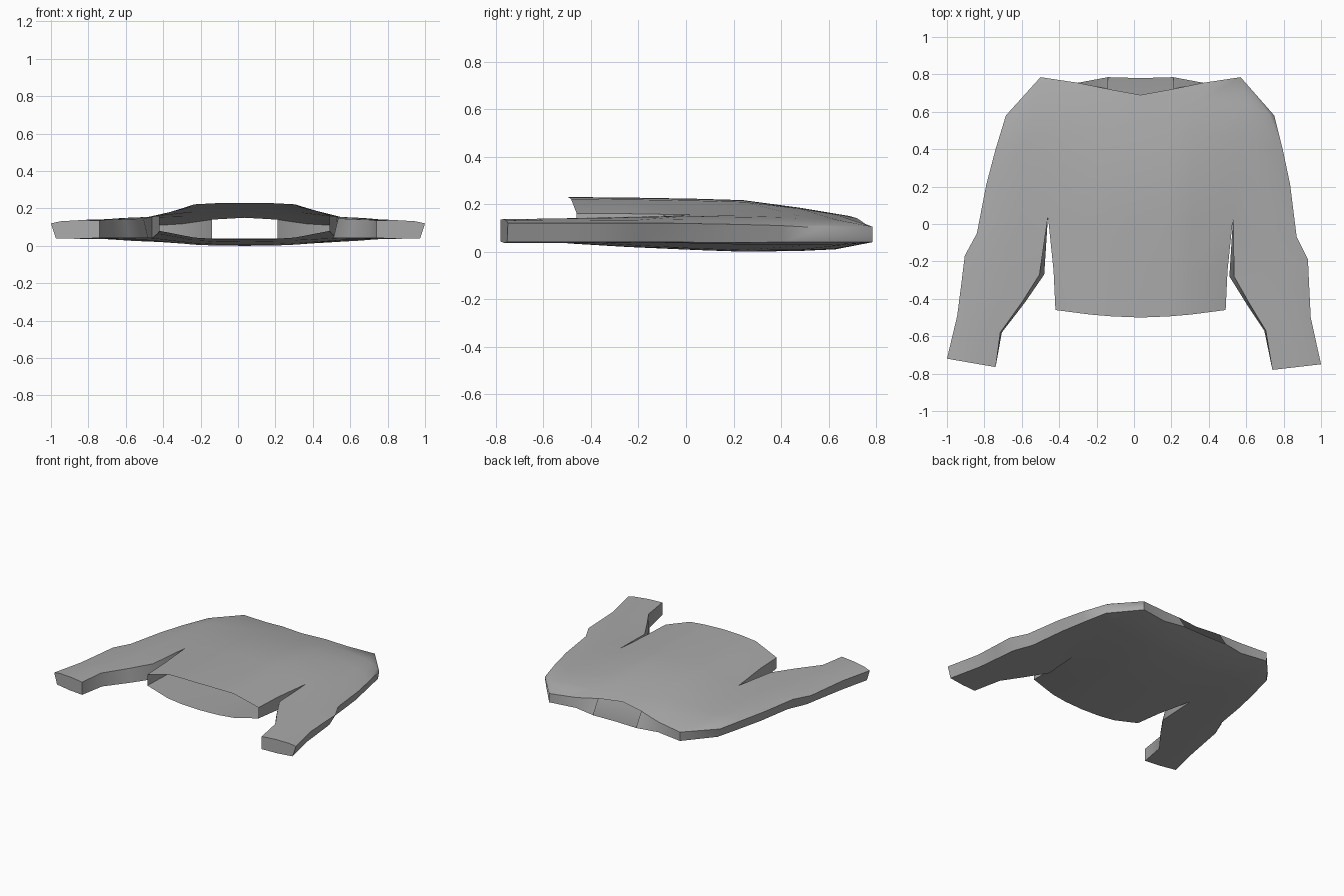
import bpy, bmesh, math
from mathutils import Vector

cube = bpy.data.objects.get("Cube")
if cube:
    bpy.data.objects.remove(cube)

mat = bpy.data.materials.new("grey cloth")
mat.use_nodes = True
grey = (0.4, 0.4, 0.4, 1)
mat.diffuse_color = grey
mat.node_tree.nodes["Principled BSDF"].inputs["Base Color"].default_value = grey

MID = 0.035  # centre line of the torso

# Torso rows from hem to shoulder: half width, edge y, sag of the middle,
# top z (middle, edge), bottom z (middle, edge)
rows = [
    (.455, -.46, -.04, .235, .165, .04, .085),
    (.465, -.25, 0, .233, .165, .025, .07),
    (.495, .04, 0, .228, .16, .012, .045),
    (.52, .24, 0, .222, .158, .005, .035),
    (.52, .48, 0, .19, .155, .008, .03),
    (.57, .63, 0, .165, .14, .015, .03),
]

# Sleeve outlines from shoulder to cuff; the inner line starts below the armpit
outer = {
    -1: [(-.685, .58), (-.74, .4), (-.79, .21), (-.84, -.05),
         (-.905, -.17), (-.922, -.31), (-.945, -.49), (-1, -.72)],
    1: [(.75, .58), (.795, .4), (.835, .21), (.87, -.07),
        (.93, -.19), (.937, -.34), (.945, -.5), (1, -.75)],
}
inner = {
    -1: [(-.505, -.27), (-.6, -.42), (-.715, -.58), (-.74, -.765)],
    1: [(.535, -.28), (.62, -.43), (.705, -.57), (.74, -.78)],
}

bm = bmesh.new()


def loft(sections, closed=False):
    """Join equal-length point lists with quads and return the vertex rows."""
    made = [[bm.verts.new(p) for p in s] for s in sections]
    for a, b in zip(made, made[1:]):
        n = len(a)
        for i in range(n if closed else n - 1):
            j = (i + 1) % n
            bm.faces.new((a[i], a[j], b[j], b[i]))
    return made


def half_row(row, top):
    w, y, sag, tz, te, bz, be = row
    z, e = (tz, te) if top else (bz, be)
    bend = .12 if top else .2
    return [(0, y + sag, z), (.15, y + sag * .85, z + (e - z) * .03),
            (.27, y + sag * .6, z + (e - z) * bend), (w, y, e)]


# Neck and shoulder line, from the middle to the shoulder tip
neck = {True: [(0, .69, .155), (.175, .722, .145), (.335, .755, .122), (.535, .785, .11)],
        False: [(0, .78, .045), (.175, .785, .045), (.335, .755, .045), (.535, .785, .045)]}


def place(side, p):
    return Vector((MID + side * p[0], p[1], p[2]))


# Torso: upper and lower cloth, open at hem and neck
for top in (True, False):
    halves = [half_row(r, top) for r in rows] + [neck[top]]
    loft([[place(-1, p) for p in reversed(h[1:])] + [place(1, p) for p in h]
          for h in halves])

for side in (-1, 1):
    def edge(k, top):
        h = neck[top] if k == len(rows) else half_row(rows[k], top)
        return place(side, h[-1])

    # Torso side wall below the armpit
    loft([[edge(k, True), edge(k, False)] for k in range(3)])

    # Shoulder seam between neck opening and shoulder tip
    loft([[place(side, neck[True][i]), place(side, neck[False][i])] for i in (1, 2, 3)])

    # Sleeve sections: across the top, round the outside, back underneath
    tip_top, tip_low = edge(6, True), edge(6, False)
    sections = [[tip_top] * 4 + [tip_low] * 3]
    for i, o in enumerate(outer[side]):
        if i < 4:
            a, b = edge(5 - i, True), edge(5 - i, False)
        else:
            x, y = inner[side][i - 4]
            a = Vector((x, y, .165 - .0035 * i))
            b = Vector((x - side * .025 * (7 - i) / 3, y, .047))
        out_top = Vector((*o, (.105, .115, .12, .125)[min(i, 3)]))
        out_low = Vector((*o, .045)).lerp(b, .1)
        if i < 2:
            out_low.z = .045
        lift = Vector((0, 0, .008))
        sections.append([a, a.lerp(out_top, .4) + lift, a.lerp(out_top, .8) + lift, out_top,
                         out_low, out_low.lerp(b, .5) - lift * .5, b])
    loft(sections[:5])
    cuff = loft(sections[4:], closed=True)[-1]
    bm.faces.new(cuff)

# The armpit section closes without an inner wall face at its top row
bmesh.ops.remove_doubles(bm, verts=bm.verts, dist=.0005)
bmesh.ops.dissolve_degenerate(bm, edges=bm.edges, dist=.0005)
bmesh.ops.recalc_face_normals(bm, faces=bm.faces)

# Rest the garment on the ground
low = min(v.co.z for v in bm.verts)
bmesh.ops.translate(bm, verts=bm.verts, vec=(0, 0, -low))

mesh = bpy.data.meshes.new("sweater")
bm.to_mesh(mesh)
bm.free()
mesh.materials.append(mat)
sweater = bpy.data.objects.new("sweater", mesh)
bpy.context.collection.objects.link(sweater)
bpy.context.view_layer.objects.active = sweater
sweater.select_set(True)
bpy.ops.object.shade_smooth_by_angle(angle=math.radians(50))
